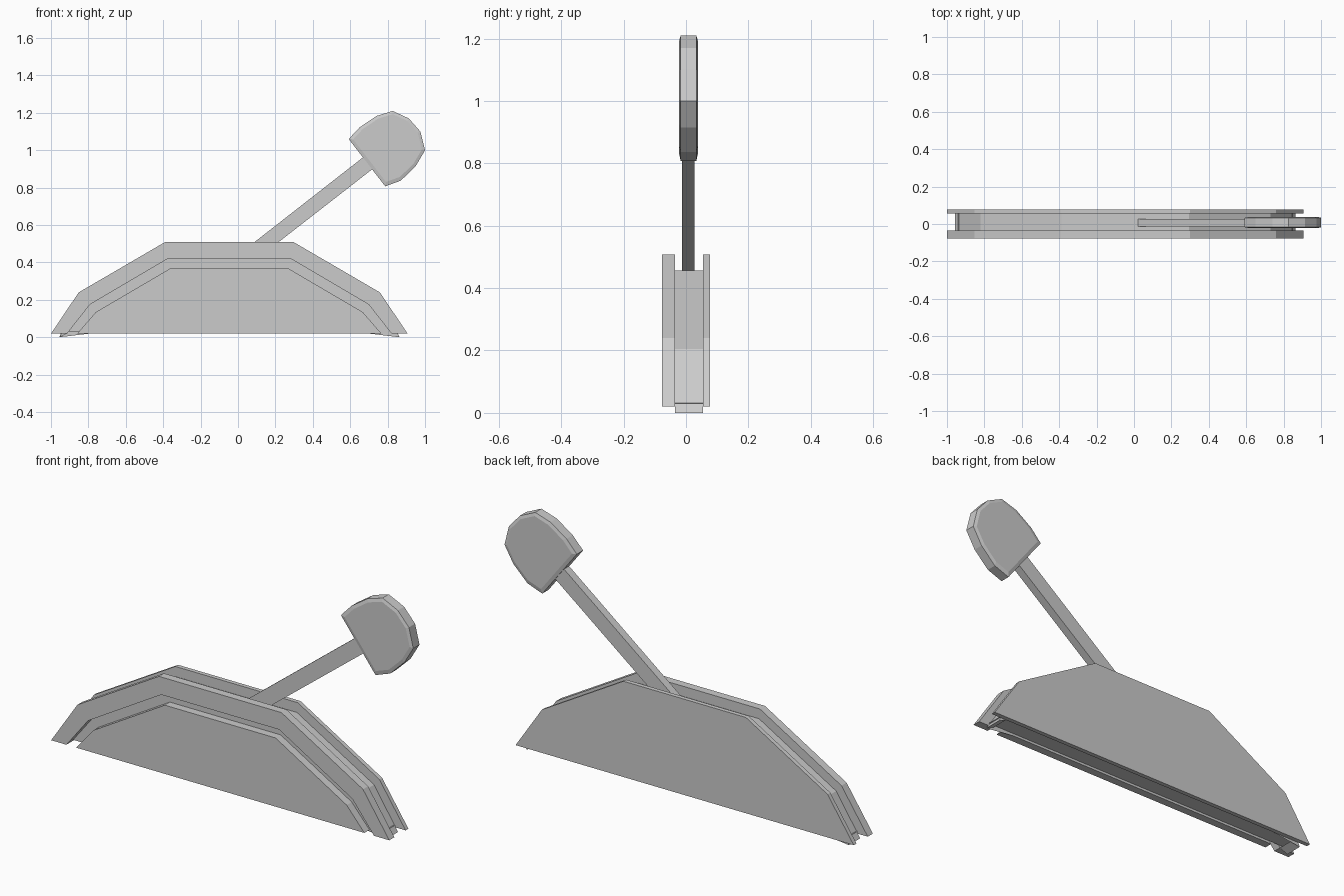
import bpy, bmesh
from mathutils import Vector

if "Cube" in bpy.data.objects:
    bpy.data.objects.remove(bpy.data.objects["Cube"])

CX = -0.0465  # symmetry axis of the body


def finish(name, bm):
    bmesh.ops.recalc_face_normals(bm, faces=bm.faces)
    me = bpy.data.meshes.new(name)
    bm.to_mesh(me)
    bm.free()
    ob = bpy.data.objects.new(name, me)
    bpy.context.collection.objects.link(ob)
    return ob


def prism(name, pts, y0, y1):
    """Extrude an x/z outline from y0 to y1."""
    bm = bmesh.new()
    face = bm.faces.new([bm.verts.new((x, y0, z)) for x, z in pts])
    ext = bmesh.ops.extrude_face_region(bm, geom=[face])
    verts = [g for g in ext["geom"] if isinstance(g, bmesh.types.BMVert)]
    bmesh.ops.translate(bm, verts=verts, vec=(0, y1 - y0, 0))
    return finish(name, bm)


def mirrored(half):
    """Left half listed as (distance from axis, z), continued on the right."""
    return [(CX - d, z) for d, z in half] + [(CX + d, z) for d, z in reversed(half)]


outer = [(0.953, 0.02), (0.805, 0.24), (0.345, 0.508)]
rim_inner = [(0.867, 0.02), (0.745, 0.175), (0.332, 0.418)]
panel = [(0.813, 0.02), (0.713, 0.135), (0.312, 0.37)]
core = [(0.895, 0.032), (0.867, 0.02), (0.91, 0.0), (0.775, 0.205), (0.34, 0.457)]

# Body: back plate, core with end lugs, front rim and inset front panel
prism("back_plate", mirrored(outer), 0.055, 0.077)
prism("core", mirrored(core), -0.036, 0.055)
prism("front_rim", mirrored(outer) + mirrored(rim_inner)[::-1], -0.077, -0.036)
prism("front_panel", mirrored(panel), -0.077, -0.036)

# Slanted handle, sunk into the core
prism("handle", [(0.0, 0.44), (0.67, 0.963), (0.72, 0.90), (0.129, 0.44)], -0.013, 0.028)

# Half-round head with softened edges
head = [(0.592, 1.06), (0.65, 1.122), (0.74, 1.183), (0.827, 1.21), (0.913, 1.17),
        (0.975, 1.10), (1.0, 1.0), (0.95, 0.915), (0.87, 0.837), (0.787, 0.807)]
mid = sum((Vector(p) for p in head), Vector((0, 0))) / len(head)
bm = bmesh.new()
for scale, half_y in ((1.0, 0.025), (0.9, 0.03)):
    for p in head:
        q = mid + (Vector(p) - mid) * scale
        for s in (-1, 1):
            bm.verts.new((q.x, 0.008 + s * half_y, q.y))
bmesh.ops.convex_hull(bm, input=bm.verts[:])
bmesh.ops.dissolve_limit(bm, angle_limit=0.02, verts=bm.verts[:], edges=bm.edges[:])
finish("head", bm)
